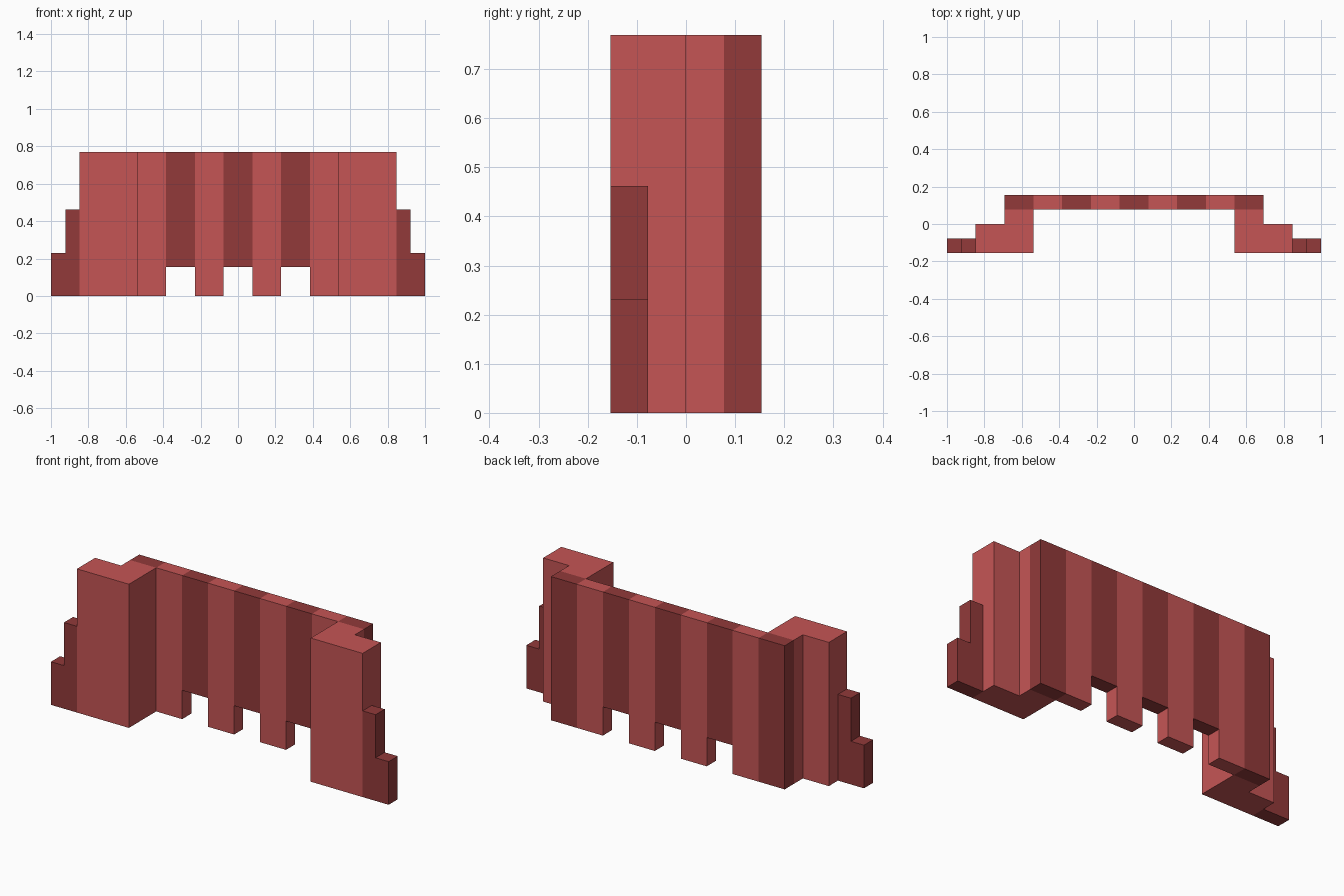
import bpy
import bmesh
from mathutils import Vector

cube = bpy.data.objects.get("Cube")
if cube:
    bpy.data.objects.remove(cube, do_unlink=True)

U = 2 / 26  # the whole model sits on a grid of 26 units across


def make_material(name, rgb):
    mat = bpy.data.materials.new(name)
    mat.use_nodes = True
    mat.diffuse_color = (*rgb, 1)
    mat.node_tree.nodes["Principled BSDF"].inputs["Base Color"].default_value = (*rgb, 1)
    return mat


LIGHT = make_material("light red", (0.558, 0.091, 0.091))
DARK = make_material("dark red", (0.287, 0.042, 0.042))


def extruded(name, outlines, direction, materials, mirror=False):
    """Solid made by extruding flat outlines (in grid units) along a direction."""
    bm = bmesh.new()
    for outline in outlines:
        bm.faces.new([bm.verts.new(Vector(p) * U) for p in outline])
    bmesh.ops.remove_doubles(bm, verts=bm.verts[:], dist=U / 100)
    result = bmesh.ops.extrude_face_region(bm, geom=bm.faces[:])
    moved = [g for g in result["geom"] if isinstance(g, bmesh.types.BMVert)]
    bmesh.ops.translate(bm, verts=moved, vec=Vector(direction) * U)
    bmesh.ops.recalc_face_normals(bm, faces=bm.faces[:])
    mesh = bpy.data.meshes.new(name)
    bm.to_mesh(mesh)
    bm.free()
    for mat in materials:
        mesh.materials.append(mat)
    obj = bpy.data.objects.new(name, mesh)
    bpy.context.collection.objects.link(obj)
    if mirror:
        obj.modifiers.new("mirror", 'MIRROR').use_mirror_merge = False
    return obj


# Striped wall: nine columns, with three openings along the bottom
cells = []
for i in range(9):
    x = -9 + 2 * i
    levels = [(2, 10)] if i in (2, 4, 6) else [(0, 2), (2, 10)]
    for low, high in levels:
        cells.append([(x, 1, low), (x + 2, 1, low), (x + 2, 1, high), (x, 1, high)])
wall = extruded("striped_wall", cells, (0, 1, 0), [LIGHT, DARK])

# Every other column is dark; the sides of the openings stay light
for face in wall.data.polygons:
    x = face.center.x / U
    if abs(face.normal.x) > 0.5:
        face.material_index = int(abs(x) > 8)
    else:
        face.material_index = int((x + 9) // 2) % 2 == 0

# End towers, each with a short link back to the wall
extruded("end_towers",
         [[(7, -2, 0), (11, -2, 0), (11, 0, 0), (9, 0, 0), (9, 1, 0), (7, 1, 0)]],
         (0, 0, 10), [LIGHT], mirror=True)

# Stepped buttresses on the outer sides
extruded("stepped_buttresses",
         [[(11, -2, 0), (13, -2, 0), (13, -2, 3), (12, -2, 3), (12, -2, 6), (11, -2, 6)]],
         (0, 1, 0), [DARK], mirror=True)
